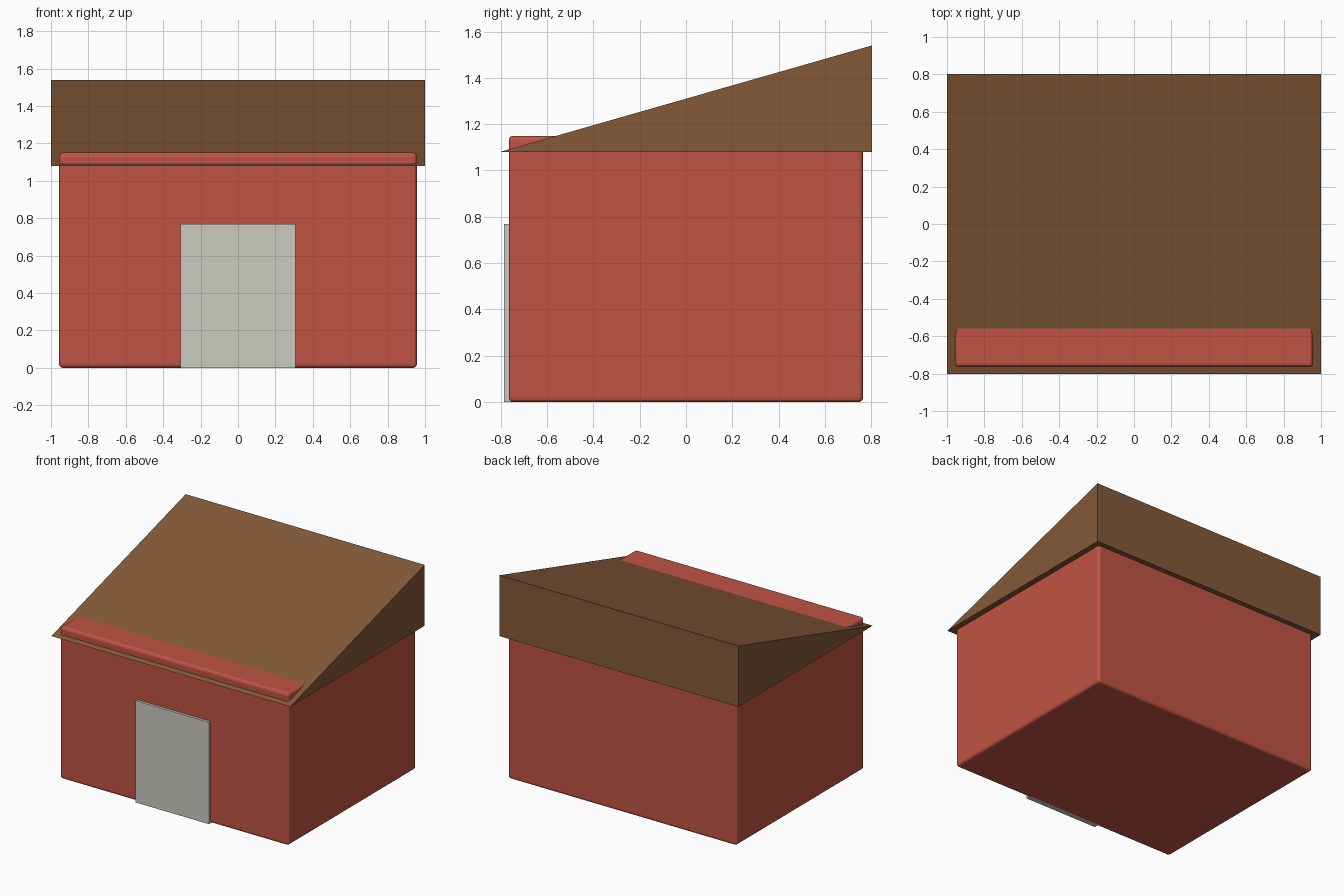
import bpy
import bmesh

default = bpy.data.objects.get("Cube")
if default:
    bpy.data.objects.remove(default, do_unlink=True)


def material(name, rgb):
    mat = bpy.data.materials.new(name)
    mat.use_nodes = True
    mat.diffuse_color = (*rgb, 1)
    mat.node_tree.nodes["Principled BSDF"].inputs["Base Color"].default_value = (*rgb, 1)
    return mat


def extrude_profile(name, profile, half_width, mat):
    """Sweep a (y, z) outline across x, from -half_width to half_width."""
    bm = bmesh.new()
    face = bm.faces.new([bm.verts.new((-half_width, y, z)) for y, z in profile])
    swept = bmesh.ops.extrude_face_region(bm, geom=[face])["geom"]
    moved = [v for v in swept if isinstance(v, bmesh.types.BMVert)]
    bmesh.ops.translate(bm, verts=moved, vec=(2 * half_width, 0, 0))
    bmesh.ops.recalc_face_normals(bm, faces=bm.faces)
    mesh = bpy.data.meshes.new(name)
    bm.to_mesh(mesh)
    bm.free()
    mesh.materials.append(mat)
    obj = bpy.data.objects.new(name, mesh)
    bpy.context.collection.objects.link(obj)
    return obj


def box_profile(y0, y1, z0, z1):
    return [(y0, z0), (y1, z0), (y1, z1), (y0, z1)]


red = material("brick red", (0.53, 0.088, 0.057))
brown = material("roof brown", (0.23, 0.1, 0.04))
grey = material("door grey", (0.6, 0.585, 0.535))

# Walls: one block with softly rounded edges, its front top poking through the roof
walls = extrude_profile("walls", box_profile(-0.765, 0.765, 0, 1.15), 0.957, red)
bevel = walls.modifiers.new("rounded edges", "BEVEL")
bevel.width = 0.02
bevel.segments = 3

# Single-slope roof, a wedge rising to the back
extrude_profile("roof", [(-0.803, 1.08), (0.803, 1.08), (0.803, 1.54)], 1.0, brown)

# Door slab standing just proud of the front wall
extrude_profile("door", box_profile(-0.785, -0.745, 0, 0.77), 0.307, grey)
